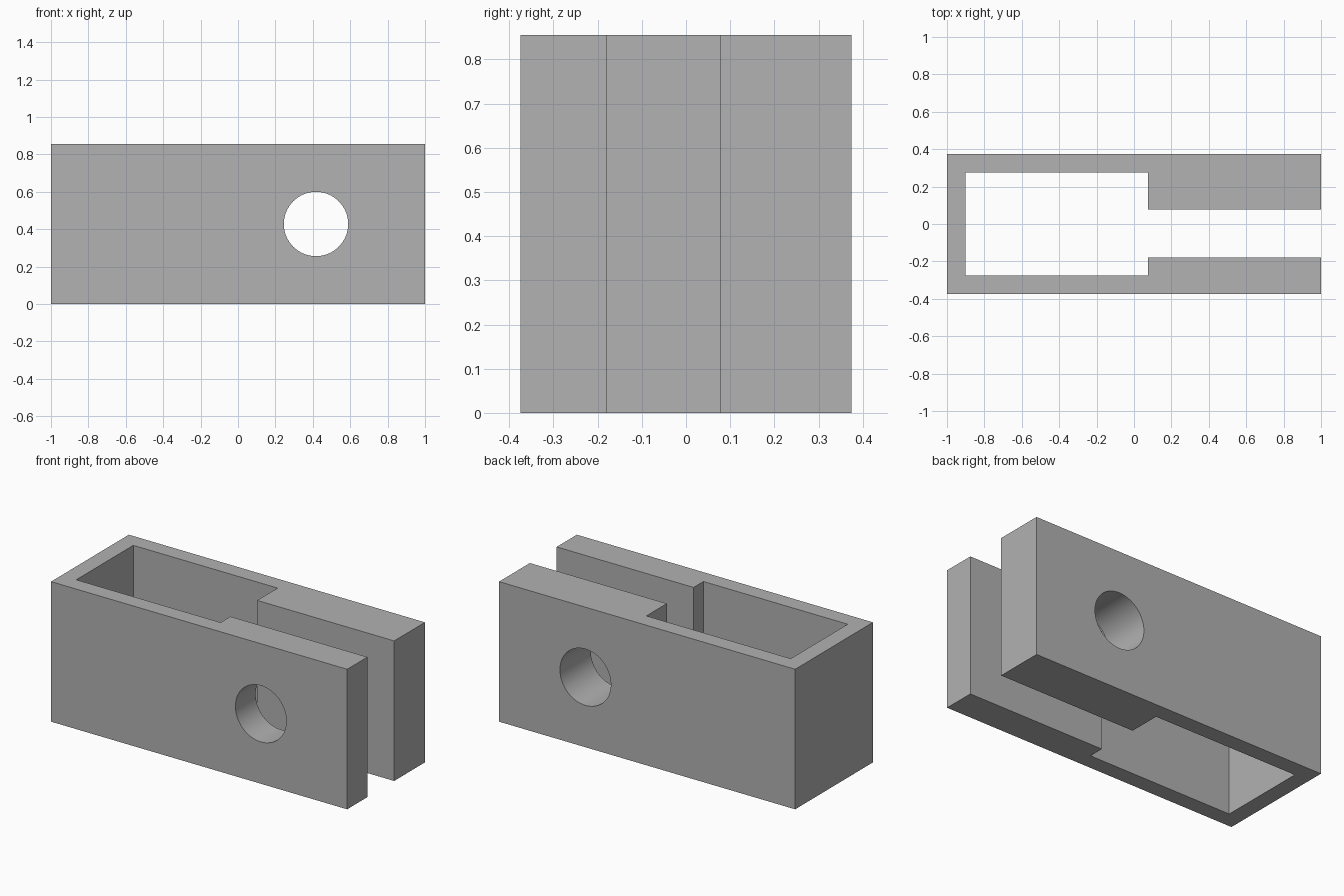
import bpy
import bmesh
import math

cube = bpy.data.objects.get("Cube")
if cube:
    bpy.data.objects.remove(cube, do_unlink=True)

HEIGHT = 0.855

grey = bpy.data.materials.new("plain grey")
grey.use_nodes = True
colour = (0.445, 0.445, 0.445, 1)
grey.diffuse_color = colour
grey.node_tree.nodes["Principled BSDF"].inputs["Base Color"].default_value = colour


def extrude_profile(name, profile, height):
    """Raise a flat outline from the ground into a solid."""
    bm = bmesh.new()
    base = bm.faces.new([bm.verts.new((x, y, 0)) for x, y in profile])
    raised = bmesh.ops.extrude_face_region(bm, geom=[base])["geom"]
    verts = [v for v in raised if isinstance(v, bmesh.types.BMVert)]
    bmesh.ops.translate(bm, verts=verts, vec=(0, 0, height))
    bmesh.ops.recalc_face_normals(bm, faces=bm.faces)
    mesh = bpy.data.meshes.new(name)
    bm.to_mesh(mesh)
    bm.free()
    mesh.materials.append(grey)
    obj = bpy.data.objects.new(name, mesh)
    bpy.context.collection.objects.link(obj)
    return obj


# Open-ended clamp body: thin-walled pocket with two thick jaws
outline = [
    (-1, -0.375), (1, -0.375), (1, -0.18), (0.075, -0.18),
    (0.075, -0.275), (-0.9, -0.275), (-0.9, 0.275), (0.075, 0.275),
    (0.075, 0.078), (1, 0.078), (1, 0.375), (-1, 0.375),
]
body = extrude_profile("clamp_body", outline, HEIGHT)

# Round pin hole through both jaws
bpy.ops.mesh.primitive_cylinder_add(
    vertices=64, radius=0.172, depth=1,
    location=(0.417, 0, HEIGHT / 2), rotation=(math.pi / 2, 0, 0))
cutter = bpy.context.object
cutter.name = "pin_hole_cutter"
cutter.data.materials.append(grey)
cutter.hide_render = True

hole = body.modifiers.new("pin_hole", "BOOLEAN")
hole.operation = "DIFFERENCE"
hole.solver = "EXACT"
hole.object = cutter

# Apply the cut and smooth the bore while keeping the edges sharp
bpy.ops.object.select_all(action="DESELECT")
body.select_set(True)
bpy.context.view_layer.objects.active = body
bpy.ops.object.modifier_apply(modifier=hole.name)
bpy.data.objects.remove(cutter, do_unlink=True)
bpy.ops.object.shade_smooth_by_angle(angle=math.radians(30))
